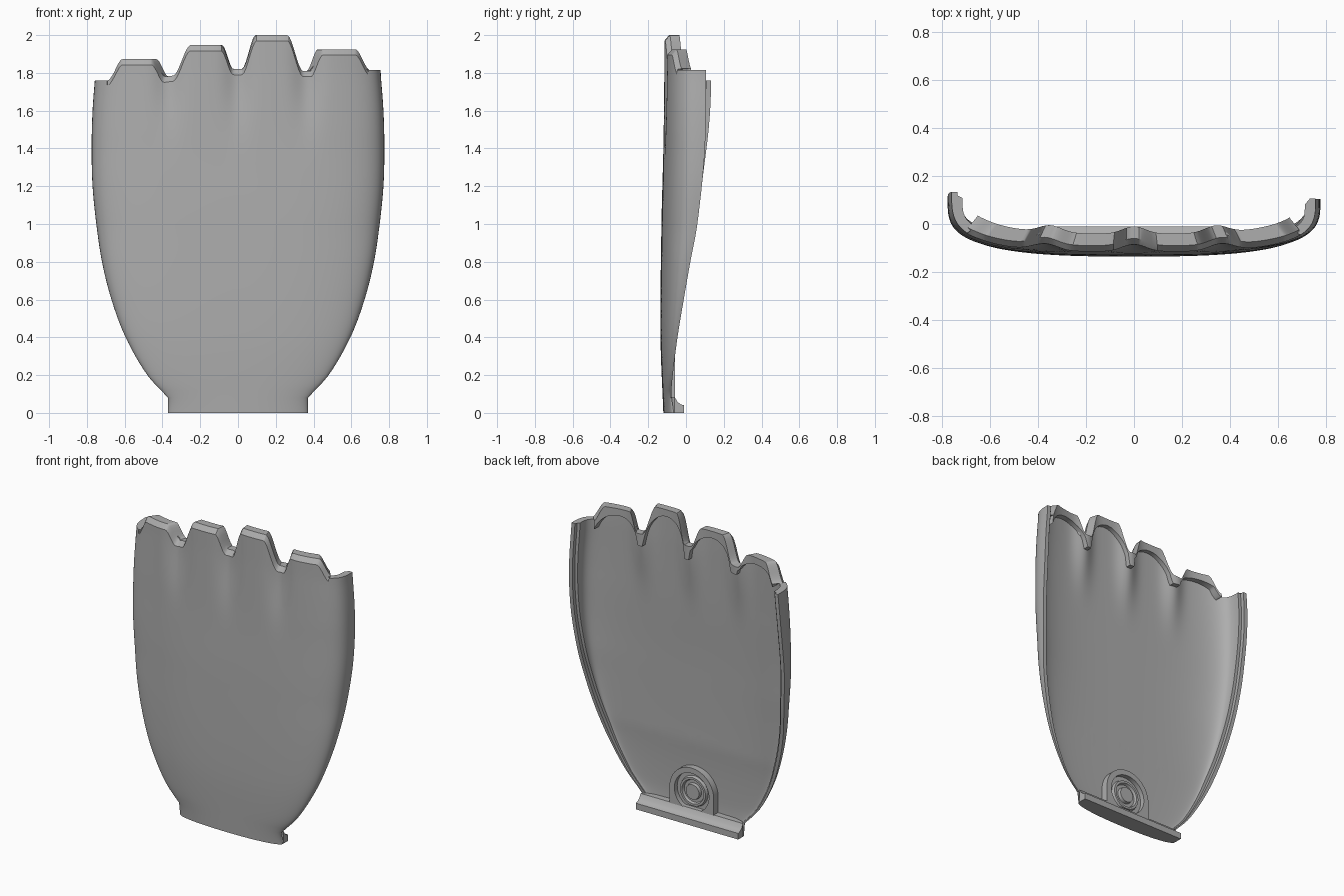
import bpy, bmesh, math

cube = bpy.data.objects.get("Cube")
if cube:
    bpy.data.objects.remove(cube)

grey = bpy.data.materials.new("plain_grey")
grey.use_nodes = True
colour = (0.42, 0.42, 0.42, 1)
grey.diffuse_color = colour
grey.node_tree.nodes["Principled BSDF"].inputs["Base Color"].default_value = colour


def smooth(t):
    t = min(1, max(0, t))
    return t * t * (3 - 2 * t)


def curve(table, x, eased=False):
    """Interpolate a table: eased steps, or a rounded curve through the points."""
    if x <= table[0][0]:
        return table[0][1]
    if x >= table[-1][0]:
        return table[-1][1]
    i = max(k for k in range(len(table) - 1) if table[k][0] <= x)
    (xa, ya), (xb, yb) = table[i], table[i + 1]
    h = xb - xa
    t = (x - xa) / h
    if eased:
        return ya + (yb - ya) * smooth(t)

    def slope(k):
        a, b = table[max(k - 1, 0)], table[min(k + 1, len(table) - 1)]
        return (b[1] - a[1]) / (b[0] - a[0]) * h
    u = 1 - t
    return (ya * u * u * (1 + 2 * t) + yb * t * t * (1 + 2 * u)
            + slope(i) * t * u * u - slope(i + 1) * t * t * u)


def loft(name, loops, cap_start=True, cap_end=True, strip=False):
    """Skin closed loops; caps are n-gons, or quad strips for folded loops."""
    bm = bmesh.new()
    rings = [[bm.verts.new(p) for p in loop] for loop in loops]
    n = len(rings[0])
    for a, b in zip(rings, rings[1:]):
        for i in range(n):
            j = (i + 1) % n
            bm.faces.new((a[i], a[j], b[j], b[i]))
    for ring, wanted in ((rings[0], cap_start), (rings[-1], cap_end)):
        if wanted and strip:
            for i in range(n // 2 - 1):
                bm.faces.new((ring[i], ring[i + 1], ring[n - 2 - i], ring[n - 1 - i]))
        elif wanted:
            bm.faces.new(ring)
    bmesh.ops.remove_doubles(bm, verts=bm.verts, dist=1e-5)
    bmesh.ops.recalc_face_normals(bm, faces=bm.faces)
    mesh = bpy.data.meshes.new(name)
    bm.to_mesh(mesh)
    bm.free()
    obj = bpy.data.objects.new(name, mesh)
    bpy.context.collection.objects.link(obj)
    mesh.materials.append(grey)
    bpy.ops.object.select_all(action='DESELECT')
    obj.select_set(True)
    bpy.context.view_layer.objects.active = obj
    bpy.ops.object.shade_smooth_by_angle(angle=math.radians(32))
    return obj


# Panel outline, side-edge depth, front depth and section squareness by height
WIDTH = [(0.08, .37), (.2, .48), (.4, .595), (.6, .67), (.8, .72), (1, .75),
         (1.2, .77), (1.4, .775), (1.6, .77), (1.8, .755)]
EDGE = [(0, -.065), (.1, -.077), (.2, -.07), (.4, -.045), (.6, -.012), (.8, .023),
        (1, .06), (1.4, .1), (1.8, .105)]
FRONT = [(0, -.12), (.4, -.135), (1, -.13), (1.4, -.12), (1.8, -.115)]
SQUARE = [(0, 2.2), (.6, 2.8), (1.5, 3.5)]
# Scalloped top outline, and the four rounded tabs
TOP = [(-.69, 1.76), (-.61, 1.873), (-.46, 1.873), (-.39, 1.78), (-.345, 1.785),
       (-.25, 1.947), (-.09, 1.947), (-.025, 1.82), (.02, 1.82), (.1, 2), (.26, 2),
       (.345, 1.81), (.385, 1.81), (.45, 1.925), (.62, 1.925), (.7, 1.815)]
TABS = [(-.54, 1.873), (-.168, 1.947), (.18, 2), (.535, 1.925)]
VALLEYS = (-.37, 0, .365)


def section(s, z):
    """Outer and inner panel points at sideways fraction s and height z."""
    w, front, n = curve(WIDTH, z), curve(FRONT, z), curve(SQUARE, z)
    edge = curve(EDGE, z)
    if s < 0:
        edge += .028 * smooth((z - 1.2) / .55)
    d = edge - front
    th, lip = min(.045, .42 * d), .25 * min(d, .1)
    bow = 1 - max(0, 1 - abs(s) ** n) ** (1 / n)
    dent = sum(math.exp(-((s * w - v) / .07) ** 2) for v in VALLEYS)
    front += .03 * dent * smooth((z - 1.2) / .6) ** 2
    d = edge - front
    return ((w * s, front + d * bow),
            ((w - th) * s, front + th + (d - th - lip) * bow), th, edge, lip)


def inner_top(x, top):
    """Underside of the back flange: an arch behind each tab."""
    z = 1.73
    for c, peak in TABS:
        r = (x - c) / .157
        if abs(r) < 1:
            z = max(z, 1.73 + (peak - .045 - 1.73) * math.sqrt(1 - r * r))
    return min(z, top - .02)


COLS, ROWS = 220, 46
stations = [math.sin(math.pi * (i / COLS - .5)) for i in range(COLS + 1)]


def panel_loop(row):
    outer, inner = [], []
    for s in stations:
        x = s * .755
        top = curve(TOP, x, eased=True)
        flanged = abs(x) < .69
        out_top = top - .03 if flanged else top
        in_top = inner_top(x, top) if flanged else top
        if row < 0:
            zo = zi = 0
        else:
            v = min(1, row / ROWS)
            zo, zi = .08 + (out_top - .08) * v, .08 + (in_top - .08) * v
        if row == ROWS + 2:
            zo = zi = top
        po, pi = section(s, zo)[0], section(s, zi)[1]
        yo, yi = po[1], pi[1]
        if flanged and row > ROWS:
            yi = max(yi, section(s, top)[0][1] + .075)
            if row == ROWS + 2:
                yo += .025
        outer.append((po[0], yo, zo))
        inner.append((pi[0], yi, zi))

    # stepped lip along each side edge
    def lip(side, z):
        _, _, th, edge, step = section(side, z)
        x = side * (curve(WIDTH, z) - th * .55)
        return [(x, edge, z), (x, edge - step, z)]
    return outer + lip(1, outer[-1][2]) + inner[::-1] + lip(-1, outer[0][2])[::-1]


def rotate_start(loop):
    """Start the loop at a lip so it folds evenly for strip caps."""
    return loop[-1:] + loop[:-1]


loops = [rotate_start(panel_loop(r)) for r in range(-1, ROWS + 3)]
loft("curved_panel", loops, strip=True)

# Base ledge with a fillet rising into the panel
arc = [section(i / 20 - 1, 0)[0] for i in range(41)]
ledge = []
for z, back in ((0, -.01), (.04, -.01), (.045, -.028), (.06, -.046), (.085, -.06)):
    ledge.append([(x, y + .004, z) for x, y in arc] + [(.37, back, z), (-.37, back, z)])
loft("base_ledge", ledge)

# Arched socket with concentric rings
CENTRE, SIDES = .19, 64


def ring(radius, y, arch=False):
    pts = []
    for i in range(SIDES):
        a = math.tau * i / SIDES
        c, s = math.cos(a), math.sin(a)
        k = 1 / max(abs(c), abs(s)) if arch and s < 0 else 1
        pts.append((radius * c * k, y, CENTRE + radius * s * k))
    return pts


steps = [(.125, -.058), (.125, -.088), (.098, -.088), (.092, -.07), (.078, -.07),
         (.072, -.086), (.052, -.086), (.048, -.066)]
loft("arched_socket", [ring(.16, -.11, True), ring(.16, -.058, True)]
     + [ring(r, y) for r, y in steps])
